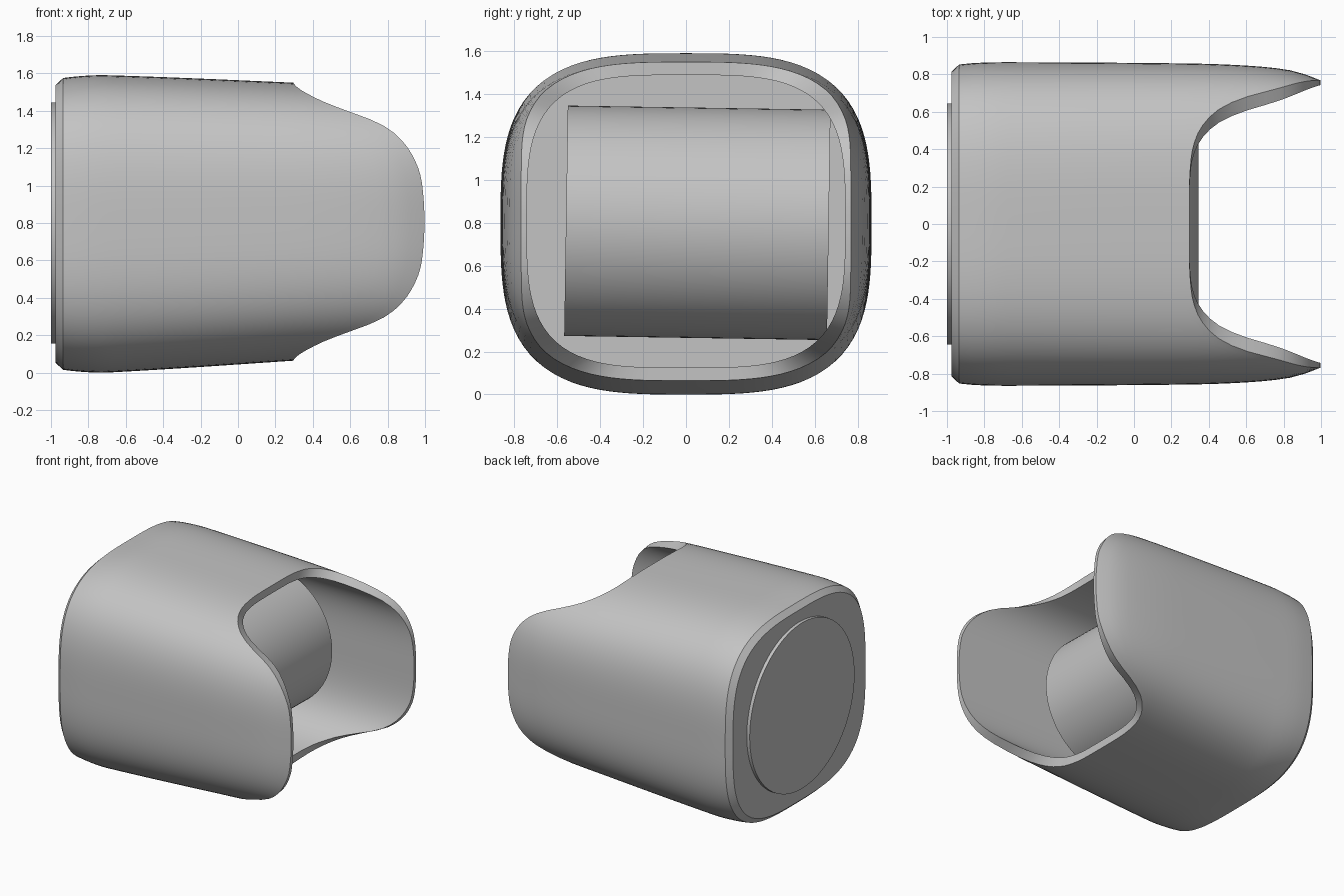
import bpy, bmesh, math

cube = bpy.data.objects.get("Cube")
if cube:
    bpy.data.objects.remove(cube, do_unlink=True)

grey = bpy.data.materials.new("plain grey")
grey.use_nodes = True
COLOUR = (0.55, 0.55, 0.55, 1)
grey.diffuse_color = COLOUR
grey.node_tree.nodes["Principled BSDF"].inputs["Base Color"].default_value = COLOUR

SIDES = 128


def curve(points, x):
    """Smooth interpolation through a short list of (x, value) points."""
    if x <= points[0][0]:
        return points[0][1]
    if x >= points[-1][0]:
        return points[-1][1]
    last = len(points) - 1
    i = max(k for k in range(last) if points[k][0] <= x)

    def slope(k):
        a, b = points[max(k - 1, 0)], points[min(k + 1, last)]
        return (b[1] - a[1]) / (b[0] - a[0])

    (x0, v0), (x1, v1) = points[i], points[i + 1]
    h = x1 - x0
    t = (x - x0) / h
    return ((2*t**3 - 3*t**2 + 1) * v0 + (t**3 - 2*t**2 + t) * h * slope(i)
            + (3*t**2 - 2*t**3) * v1 + (t**3 - t**2) * h * slope(i + 1))


# Outer half width and half height along the length
WIDTH = [(-0.93, 0.853), (-0.85, 0.861), (-0.7, 0.865), (0.3, 0.858),
         (0.6, 0.847), (0.8, 0.828), (0.9, 0.805), (1.0, 0.767)]
HEIGHT = [(-0.93, 0.78), (-0.85, 0.79), (-0.7, 0.795), (0.3, 0.743), (1.0, 0.70)]
# Where the open edge lies for each distance from mid height
EDGE = [(-0.1, 0.994), (0, 0.996), (0.1, 0.994), (0.25, 0.975), (0.35, 0.935),
        (0.43, 0.88), (0.5, 0.8), (0.55, 0.7), (0.59, 0.59), (0.64, 0.46),
        (0.69, 0.36), (0.72, 0.315), (0.74, 0.297)]


def section(angle, w, h, power):
    c, s = math.cos(angle), math.sin(angle)
    r = (abs(c)**power + abs(s)**power) ** (-1 / power)
    return w * r * c, h * r * s


def mid_height(x):
    return 0.795 + 0.012 * max(0, min(1, x + 0.7))


def outer(angle, x):
    y, z = section(angle, curve(WIDTH, x), curve(HEIGHT, x), 3.2)
    return x, y, mid_height(x) + z


def inner(angle, x):
    y, z = section(angle, 0.742, 0.682, 3.5)
    return x, y, 0.807 + z


def open_edge(angle):
    x = 0.5
    for _ in range(12):
        x = curve(EDGE, abs(outer(angle, x)[2] - mid_height(x)))
    return x


def finish(name, bm, angle=30):
    bmesh.ops.recalc_face_normals(bm, faces=bm.faces)
    mesh = bpy.data.meshes.new(name)
    bm.to_mesh(mesh)
    bm.free()
    mesh.materials.append(grey)
    obj = bpy.data.objects.new(name, mesh)
    bpy.context.collection.objects.link(obj)
    bpy.ops.object.select_all(action='DESELECT')
    obj.select_set(True)
    bpy.context.view_layer.objects.active = obj
    bpy.ops.object.shade_smooth_by_angle(angle=math.radians(angle))
    return obj


# Shell: bevelled back, outer skin to the open edge, rim, inner skin, floor
angles = [2 * math.pi * i / SIDES for i in range(SIDES)]
ends = [open_edge(a) for a in angles]
STEPS = 24
rows = []
back = []
for a in angles:
    y, z = section(a, 0.815, 0.743, 3.2)
    back.append((-0.975, y, 0.795 + z))
rows.append(back)
for k in range(STEPS + 1):
    t = k / STEPS
    rows.append([outer(a, -0.935 + (e + 0.935) * t) for a, e in zip(angles, ends)])
for k in range(STEPS, -1, -1):
    t = k / STEPS
    rows.append([inner(a, -0.88 + (e + 0.88) * t) for a, e in zip(angles, ends)])

bm = bmesh.new()
rings = [[bm.verts.new(p) for p in row] for row in rows]
for r0, r1 in zip(rings, rings[1:]):
    for i in range(SIDES):
        j = (i + 1) % SIDES
        bm.faces.new((r0[i], r0[j], r1[j], r1[i]))
bm.faces.new(rings[0])
bm.faces.new(rings[-1])
finish("shell", bm)


def cylinder(name, radius, length):
    bm = bmesh.new()
    bmesh.ops.create_cone(bm, cap_ends=True, segments=96, radius1=radius,
                          radius2=radius, depth=length)
    return finish(name, bm)


# Raised round plate on the back
plate = cylinder("back_plate", 0.645, 0.05)
plate.rotation_euler = (0, math.pi / 2, 0)
plate.location = (-0.975, 0, 0.8)

# Drum lying across the inside, very slightly tilted
drum = cylinder("inner_drum", 0.537, 1.225)
drum.rotation_euler = (math.radians(90 - 0.9), 0, 0)
drum.location = (-0.192, 0.053, 0.8)
